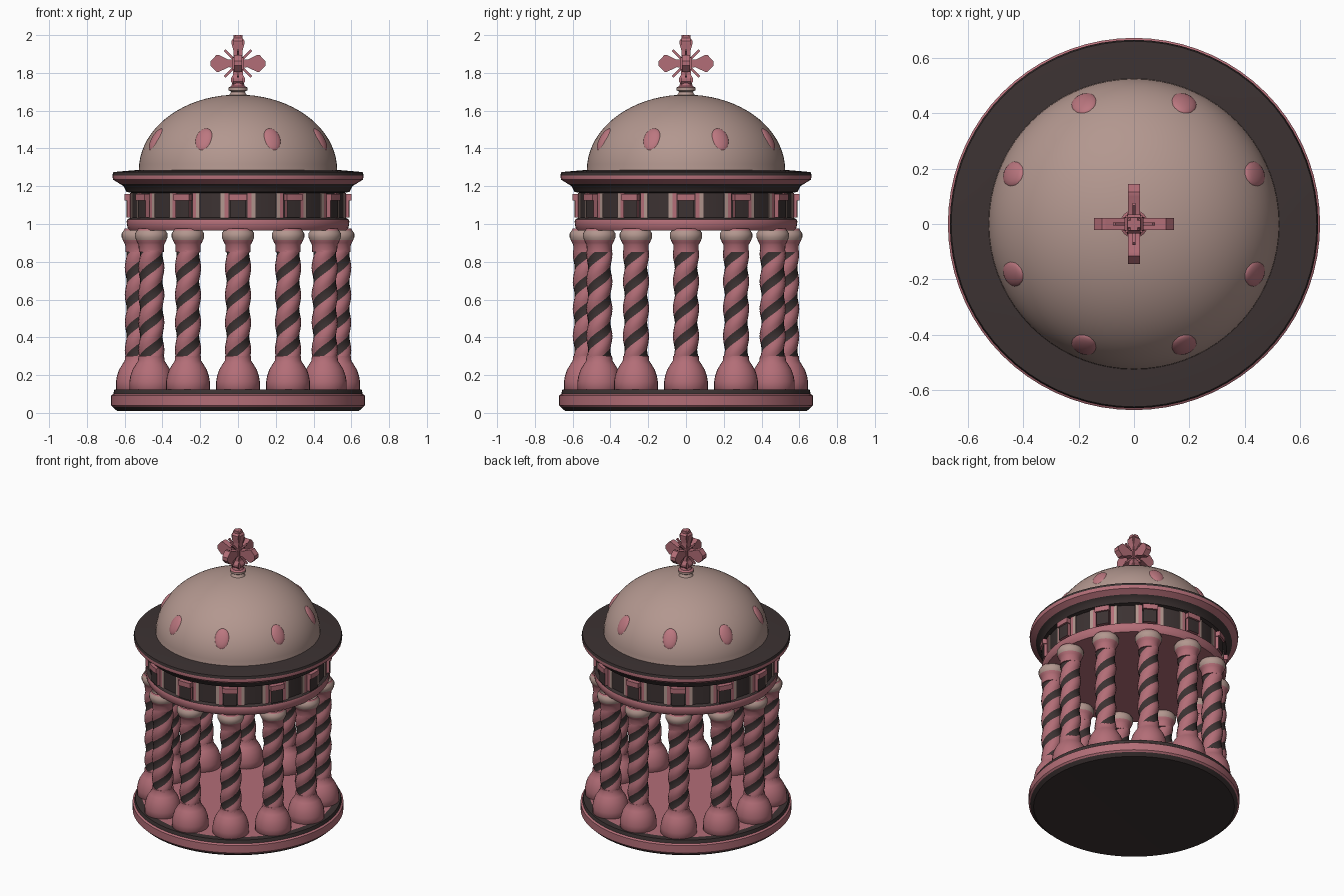
import bpy, bmesh, math
from mathutils import Matrix, Vector

if "Cube" in bpy.data.objects:
    bpy.data.objects.remove(bpy.data.objects["Cube"])

def mat(name, rgb):
    m = bpy.data.materials.new(name)
    m.diffuse_color = (*rgb, 1)
    m.use_nodes = True
    m.node_tree.nodes["Principled BSDF"].inputs["Base Color"].default_value = m.diffuse_color
    return m

PINK, DARK, BEIGE, ROSE = 0, 1, 2, 3
MATS = [mat("dusty pink", (0.45, 0.155, 0.185)), mat("charcoal brown", (0.045, 0.032, 0.032)),
        mat("dome beige", (0.45, 0.31, 0.275)), mat("light rose", (0.50, 0.185, 0.215))]

def finish(name, bm, angle=35):
    bmesh.ops.recalc_face_normals(bm, faces=bm.faces[:])
    me = bpy.data.meshes.new(name)
    bm.to_mesh(me)
    bm.free()
    for m in MATS:
        me.materials.append(m)
    ob = bpy.data.objects.new(name, me)
    bpy.context.collection.objects.link(ob)
    bpy.ops.object.select_all(action='DESELECT')
    ob.select_set(True)
    bpy.context.view_layer.objects.active = ob
    bpy.ops.object.shade_smooth_by_angle(angle=math.radians(angle))
    return ob

def lathe(bm, prof, n):
    """prof: (radius, z, material of the band above this point)"""
    rings = []
    for r, z, _ in prof:
        if r < 1e-5:
            rings.append([bm.verts.new((0, 0, z))] * n)
        else:
            rings.append([bm.verts.new((r * math.cos(2 * math.pi * i / n),
                                        r * math.sin(2 * math.pi * i / n), z)) for i in range(n)])
    for k in range(len(prof) - 1):
        a, b = rings[k], rings[k + 1]
        for i in range(n):
            j = (i + 1) % n
            vs = list(dict.fromkeys((a[i], a[j], b[j], b[i])))
            bm.faces.new(vs).material_index = prof[k][2]

def lathed(name, prof, n=72):
    bm = bmesh.new()
    lathe(bm, prof, n)
    return finish(name, bm)

# round platform with pink floor
lathed("platform", [(0, 0.015, DARK), (0.5, 0.012, DARK), (0.64, 0.01, DARK), (0.662, 0.03, PINK),
                    (0.672, 0.04, PINK), (0.672, 0.092, PINK), (0.66, 0.1, DARK), (0.655, 0.123, DARK),
                    (0.61, 0.123, PINK), (0, 0.123, PINK)])

# ring beam, frieze drum and cornice
lathed("entablature", [(0, 0.97, PINK), (0.575, 0.965, PINK), (0.585, 0.98, PINK), (0.59, 1.015, PINK),
                       (0.585, 1.025, DARK), (0.565, 1.035, DARK), (0.565, 1.165, DARK),
                       (0.59, 1.17, DARK), (0.605, 1.2, DARK), (0.625, 1.212, PINK), (0.64, 1.222, PINK),
                       (0.662, 1.235, PINK), (0.665, 1.258, DARK), (0.66, 1.275, DARK),
                       (0.52, 1.287, DARK), (0, 1.287, DARK)])

# dome with a small flared tip and collar
dome = [(0.527, 1.275, BEIGE)]
for k in range(19):
    t = math.radians(85 * k / 18)
    dome.append((0.525 * math.cos(t), 1.285 + 0.40 * math.sin(t), BEIGE))
dome += [(0.036, 1.70, BEIGE), (0.05, 1.708, BEIGE), (0.05, 1.722, PINK), (0.036, 1.73, PINK),
         (0.03, 1.75, PINK), (0, 1.75, PINK)]
lathed("dome", dome)

# eight rounded dormers on the dome
bm = bmesh.new()
for k in range(8):
    a = math.radians(22.5 + 45 * k)
    M = (Matrix.Rotation(a, 4, 'Z') @ Matrix.Translation((0.468, 0, 1.445))
         @ Matrix.Rotation(math.radians(-29), 4, 'Y') @ Matrix.Diagonal((0.022, 0.05, 0.068, 1)))
    bmesh.ops.create_uvsphere(bm, u_segments=20, v_segments=12, radius=1, matrix=M)
for f in bm.faces:
    f.material_index = ROSE
finish("dome_dormers", bm)

# frieze: curved plates between angles (degrees)
def plate(bm, a0, a1, z0, z1, r0, r1, m, side=None):
    n = 3
    cols = []
    for i in range(n + 1):
        a = math.radians(a0 + (a1 - a0) * i / n)
        c, s = math.cos(a), math.sin(a)
        cols.append([bm.verts.new((r * c, r * s, z)) for r, z in ((r0, z0), (r1, z0), (r1, z1), (r0, z1))])
    for p, q in zip(cols, cols[1:]):
        for k in range(4):
            f = bm.faces.new((p[k], q[k], q[(k + 1) % 4], p[(k + 1) % 4]))
            f.material_index = m if k == 1 or side is None else side
    for c in (cols[0], cols[-1]):
        bm.faces.new(c).material_index = m if side is None else side

bm = bmesh.new()
for k in range(12):
    a = 30 * k
    plate(bm, a - 4, a + 4, 1.035, 1.125, 0.55, 0.59, DARK, PINK)      # dark window block
    plate(bm, a - 4.6, a + 4.6, 1.125, 1.16, 0.55, 0.602, PINK)        # hood
    for s in (-1, 1):
        plate(bm, a + s * 5, a + s * 7.2, 1.03, 1.165, 0.55, 0.573, PINK)
        plate(bm, a + s * 7.2, a + s * 9.2, 1.03, 1.165, 0.55, 0.572, BEIGE)
finish("frieze_panels", bm)

# twisted column: plain base and capital, helical striped shaft
bm = bmesh.new()
lathe(bm, [(0.108, 0.115, PINK), (0.116, 0.125, PINK), (0.116, 0.165, PINK), (0.111, 0.195, PINK),
           (0.1, 0.228, PINK), (0.083, 0.256, PINK), (0.07, 0.276, PINK), (0.068, 0.3, PINK),
           (0.05, 0.302, PINK)], 28)
lathe(bm, [(0.05, 0.85, PINK), (0.066, 0.852, PINK), (0.067, 0.89, PINK), (0.073, 0.9, PINK),
           (0.08, 0.915, BEIGE), (0.086, 0.93, BEIGE), (0.086, 0.95, BEIGE), (0.076, 0.965, PINK),
           (0.07, 0.975, PINK)], 28)
N, Z, LEAD = 20, 44, 0.29
rows = []
for k in range(Z + 1):
    z = 0.29 + 0.57 * k / Z
    row = []
    for j in range(N):
        t = 2 * math.pi * (j / N + z / LEAD)
        r = 0.065 - 0.005 * math.cos(4 * math.pi * (j - 2) / N)
        row.append(bm.verts.new((r * math.cos(t), r * math.sin(t), z)))
    rows.append(row)
for p, q in zip(rows, rows[1:]):
    for j in range(N):
        i = (j + 1) % N
        f = bm.faces.new((p[j], p[i], q[i], q[j]))
        f.material_index = DARK if j % 10 < 4 else PINK
col = finish("column_01", bm, 50)
col.location = (0.53, 0, 0)
for k in range(1, 12):
    a = math.radians(30 * k)
    c = col.copy()
    c.name = f"column_{k + 1:02d}"
    c.location = (0.53 * math.cos(a), 0.53 * math.sin(a), 0)
    bpy.context.collection.objects.link(c)

# finial cross with flared arms in both directions
def arm(bm, M, length, hw, th):
    pts = [(0, 0.022), (0.05, 0.02), (length - 0.045, hw), (length - 0.03, hw), (length, 0.012)]
    pts = pts + [(x, -y) for x, y in reversed(pts)]
    lo = [bm.verts.new(M @ Vector((x, -th, y))) for x, y in pts]
    hi = [bm.verts.new(M @ Vector((x, th, y))) for x, y in pts]
    bm.faces.new(lo)
    bm.faces.new(hi)
    for i in range(len(pts)):
        j = (i + 1) % len(pts)
        bm.faces.new((lo[i], lo[j], hi[j], hi[i]))

bm = bmesh.new()
C = Matrix.Translation((0, 0, 1.85))
for k in range(4):
    R = C @ Matrix.Rotation(math.radians(90 * k), 4, 'Z')
    arm(bm, R, 0.145, 0.044, 0.021)
    for s in (-45, 45):  # thin diagonal rays
        D = R @ Matrix.Rotation(math.radians(s), 4, 'Y') @ Matrix.Translation((0.055, 0, 0))
        bmesh.ops.create_cube(bm, size=1, matrix=D @ Matrix.Diagonal((0.09, 0.012, 0.012, 1)))
for k in range(2):
    R = C @ Matrix.Rotation(math.radians(90 * k), 4, 'Z')
    arm(bm, R @ Matrix.Rotation(math.radians(-90), 4, 'Y'), 0.15, 0.034, 0.024)
    arm(bm, R @ Matrix.Rotation(math.radians(90), 4, 'Y'), 0.125, 0.038, 0.026)
bmesh.ops.create_cube(bm, size=0.062, matrix=C)
finish("finial_cross", bm, 30)
